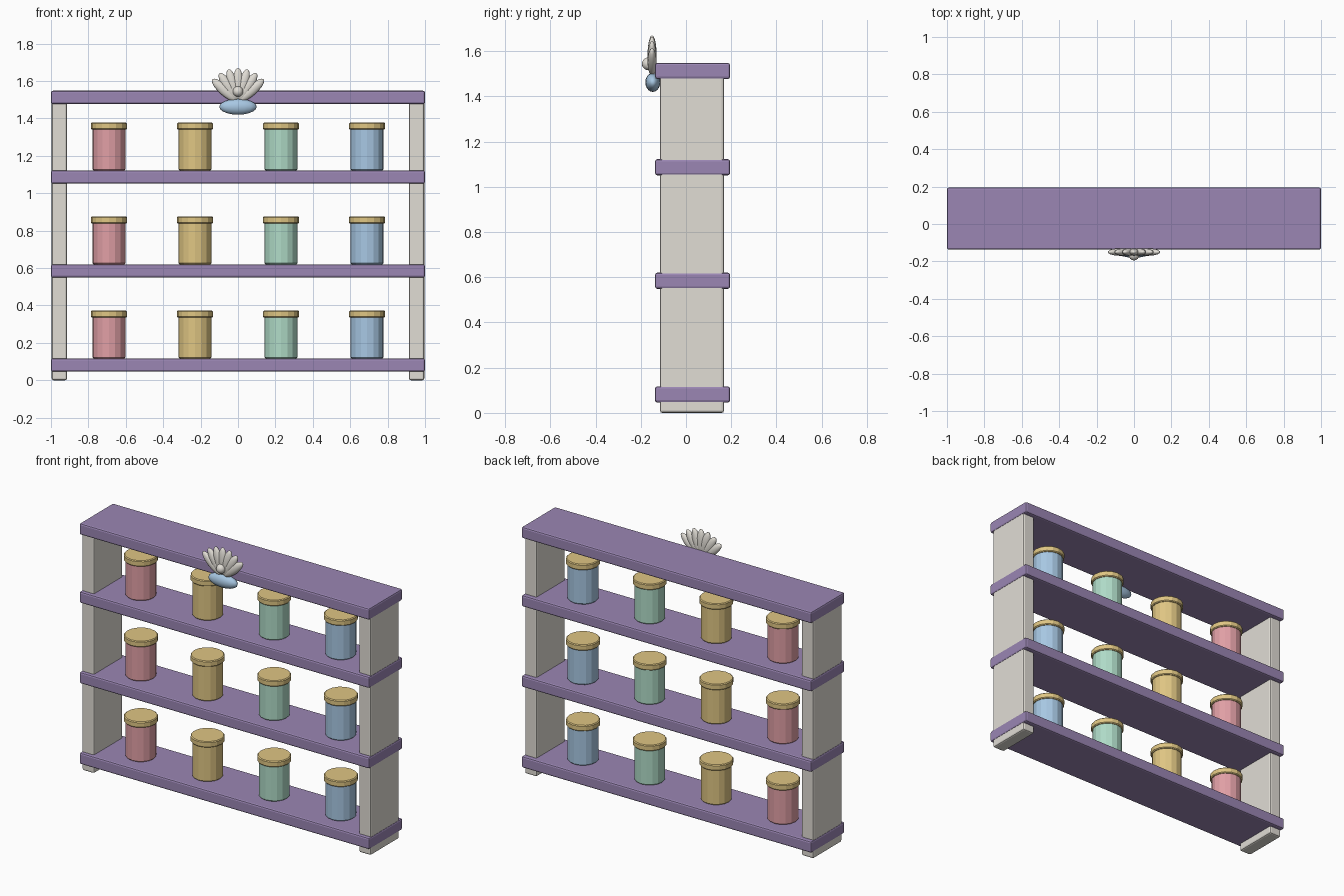
import bpy
from math import radians, sin, cos

cube = bpy.data.objects.get("Cube")
if cube:
    bpy.data.objects.remove(cube, do_unlink=True)


def material(name, srgb):
    color = [(c / 255) ** 2.2 for c in srgb] + [1]
    mat = bpy.data.materials.new(name)
    mat.use_nodes = True
    mat.diffuse_color = color
    mat.node_tree.nodes["Principled BSDF"].inputs["Base Color"].default_value = color
    return mat


purple = material("purple paint", (153, 133, 178))
stone = material("warm grey", (224, 220, 212))
gold = material("honey gold", (222, 196, 130))
pink = material("rose pink", (224, 158, 164))
mint = material("mint green", (174, 218, 198))
blue = material("soft blue", (166, 198, 226))


def finish(name, mat, bevel=0, segments=2):
    ob = bpy.context.object
    ob.name = name
    ob.data.materials.append(mat)
    bpy.ops.object.transform_apply(location=False, rotation=False, scale=True)
    if bevel:
        mod = ob.modifiers.new("soft edges", "BEVEL")
        mod.width, mod.segments = bevel, segments
        mod.limit_method, mod.angle_limit = "ANGLE", radians(40)
    return ob


def box(name, mat, low, high, bevel):
    center = [(a + b) / 2 for a, b in zip(low, high)]
    bpy.ops.mesh.primitive_cube_add(size=1, location=center)
    bpy.context.object.scale = [b - a for a, b in zip(low, high)]
    return finish(name, mat, bevel)


def cylinder(name, mat, radius, x, bottom, top, bevel):
    bpy.ops.mesh.primitive_cylinder_add(
        vertices=16, radius=radius, depth=top - bottom,
        location=(x, SHELF_Y, (bottom + top) / 2))
    return finish(name, mat, bevel, 1)


def ellipsoid(name, mat, center, radii, tilt=0):
    bpy.ops.mesh.primitive_uv_sphere_add(
        segments=16, ring_count=10, radius=1, location=center, rotation=(0, tilt, 0))
    bpy.context.object.scale = radii
    ob = finish(name, mat)
    bpy.ops.object.shade_smooth()
    return ob


SHELF_Y = 0.029
SHELF_TOPS = (0.117, 0.62, 1.122, 1.548)

# Side panels, reaching below the lowest shelf as feet
for side, x in (("right", -0.955), ("left", 0.955)):
    box(side + "_side_panel", stone, (x - 0.041, -0.115, 0), (x + 0.041, 0.168, 1.52), 0.01)

# Shelves, with the topmost acting as the lid board
for i, top in enumerate(SHELF_TOPS):
    box(f"shelf_{i + 1}", purple, (-1, -0.137, top - 0.071), (1, 0.195, top), 0.01)

# Rows of lidded jars
for i, base in enumerate(SHELF_TOPS[:3]):
    for j, mat in enumerate((pink, gold, mint, blue)):
        x = -0.69 + 0.46 * j
        cylinder(f"jar_{i + 1}_{j + 1}", mat, 0.088, x, base, base + 0.23, 0.006)
        cylinder(f"jar_lid_{i + 1}_{j + 1}", gold, 0.097, x, base + 0.218, base + 0.255, 0.005)

# Scallop crest: fan of petals, pearl and rounded base
for i in range(7):
    tilt = radians(-48 + 16 * i)
    reach = 0.1
    ellipsoid(f"shell_petal_{i + 1}", stone,
              (reach * sin(tilt), -0.15, 1.485 + reach * cos(tilt)),
              (0.028, 0.02, 0.085), tilt)
ellipsoid("shell_pearl", stone, (0, -0.167, 1.544), (0.028, 0.028, 0.028))
ellipsoid("shell_base", blue, (0, -0.147, 1.462), (0.1, 0.033, 0.042))
